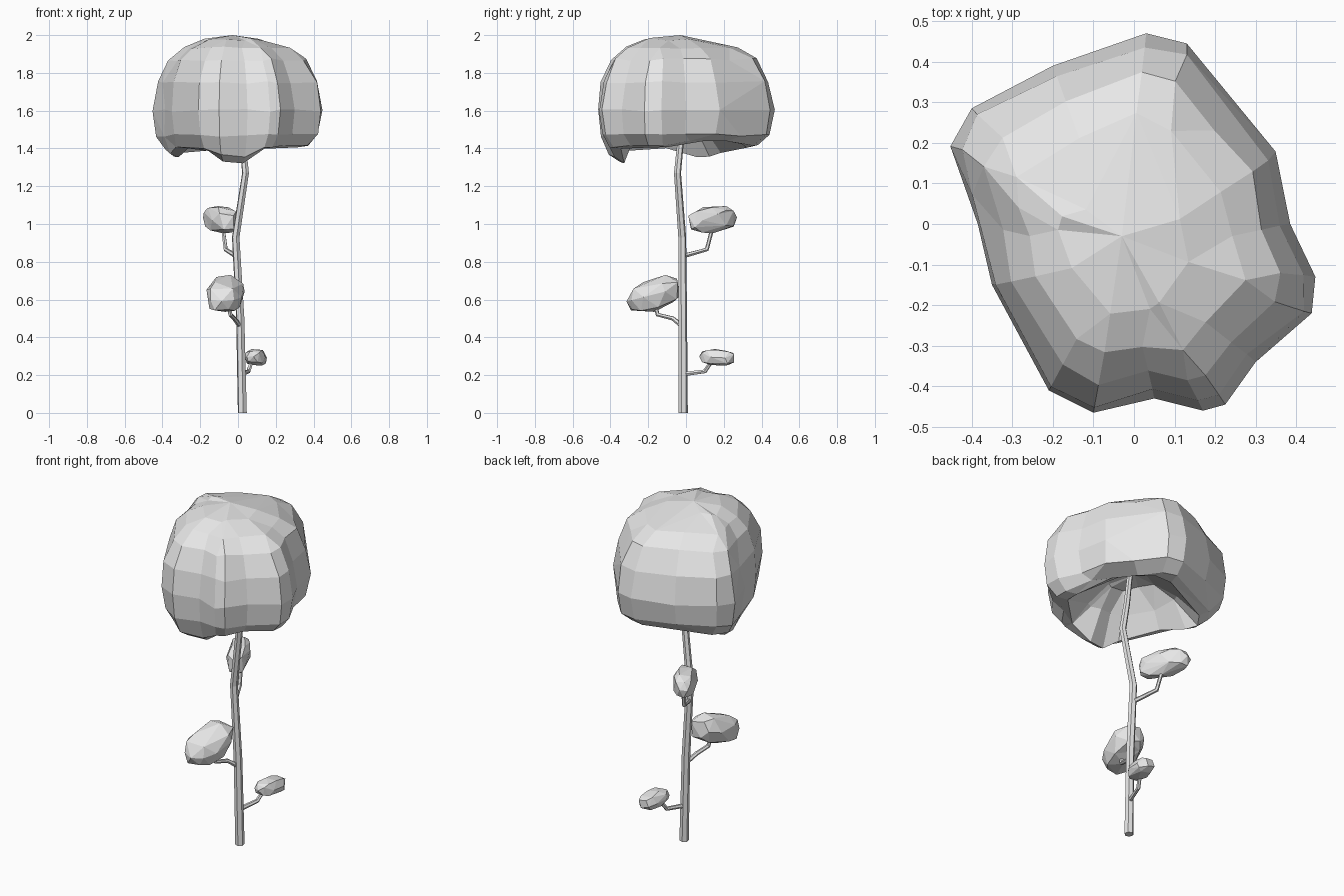
import bpy, bmesh, math, random
from mathutils import Vector

if "Cube" in bpy.data.objects:
    bpy.data.objects.remove(bpy.data.objects["Cube"])
rng = random.Random(4)

# One plain grey for the whole tree
grey = bpy.data.materials.new("light grey")
grey.use_nodes = True
colour = (0.8, 0.8, 0.8, 1)
grey.diffuse_color = colour
grey.node_tree.nodes["Principled BSDF"].inputs["Base Color"].default_value = colour


def add_object(name, data):
    obj = bpy.data.objects.new(name, data)
    bpy.context.collection.objects.link(obj)
    data.materials.append(grey)
    return obj


def finish_foliage(name, bm, ratio):
    """Turn a bmesh into a faceted object with irregular triangles."""
    bmesh.ops.recalc_face_normals(bm, faces=bm.faces[:])
    mesh = bpy.data.meshes.new(name)
    bm.to_mesh(mesh)
    bm.free()
    obj = add_object(name, mesh)
    obj.modifiers.new("facets", "DECIMATE").ratio = ratio


def stem(name, points, thickness):
    """Six-sided tube; each point is x, y, z, relative radius."""
    curve = bpy.data.curves.new(name, "CURVE")
    curve.dimensions = "3D"
    curve.bevel_depth = thickness
    curve.bevel_resolution = 1
    curve.use_fill_caps = True
    spline = curve.splines.new("POLY")
    spline.points.add(len(points) - 1)
    spline.use_smooth = False
    for p, (x, y, z, r) in zip(spline.points, points):
        p.co = (x, y, z, 1)
        p.radius = r
    obj = add_object(name, curve)
    bpy.ops.object.select_all(action="DESELECT")
    obj.select_set(True)
    bpy.context.view_layer.objects.active = obj
    bpy.ops.object.convert(target="MESH")


def leaf_clump(name, low, high, lift, skew):
    """Boxy faceted blob between two corners; lift raises and skew shifts its back end."""
    low, high = Vector(low), Vector(high)
    bm = bmesh.new()
    bmesh.ops.create_icosphere(bm, subdivisions=2, radius=1)
    for v in bm.verts:
        v.co = Vector([math.copysign(abs(c) ** 0.8, c) for c in v.co])
        v.co *= rng.uniform(0.94, 1.06)
        v.co.z += lift * v.co.y
        v.co.x += skew * v.co.y
    for axis in range(3):
        values = [v.co[axis] for v in bm.verts]
        start, size = min(values), max(values) - min(values)
        for v in bm.verts:
            t = (v.co[axis] - start) / size
            v.co[axis] = low[axis] + t * (high[axis] - low[axis])
    finish_foliage(name, bm, 0.6)


# Crown: plan outline stacked in rings, hollow underneath
outline = [(0.03, 0.47), (0.13, 0.445), (0.25, 0.3), (0.352, 0.17), (0.385, 0),
           (0.447, -0.13), (0.438, -0.22), (0.3, -0.34), (0.225, -0.445),
           (0.17, -0.46), (0.05, -0.43), (-0.1, -0.465), (-0.21, -0.41),
           (-0.35, -0.15), (-0.385, 0), (-0.43, 0.11), (-0.45, 0.2),
           (-0.4, 0.285), (-0.2, 0.39)]
rings = [(0.36, 1.975), (0.63, 1.935), (0.82, 1.87), (0.95, 1.75), (1, 1.6),
         (0.96, 1.47), (0.84, 1.41), (0.72, 1.4), (0.5, 1.5), (0.25, 1.6)]
# Rim shape: x, y, drop, radius
lumps = [(-0.03, -0.33, 0.1, 0.1), (-0.3, 0.09, 0.05, 0.1), (0.28, 0.17, -0.05, 0.2)]

bm = bmesh.new()
loops = []
for scale, height in rings:
    loop = []
    # Upper rings lose the dents of the outline
    roundness = 0.6 * (1 - scale) if height > 1.6 else 0
    for x, y in outline:
        s = scale * (1 if scale == 1 else rng.uniform(0.98, 1.02))
        s *= 1 + roundness * (0.44 / math.hypot(x, y) - 1)
        p = Vector((x * s - 0.03 * (1 - scale), y * s - 0.08 * (1 - scale), height))
        p.z += rng.uniform(-0.008, 0.008)
        if height < 1.42:
            for lx, ly, drop, radius in lumps:
                distance = math.hypot(p.x - lx, p.y - ly)
                p.z -= drop * math.exp(-(distance / radius) ** 2)
        loop.append(bm.verts.new(p))
    loops.append(loop)
count = len(outline)
for a, b in zip(loops, loops[1:]):
    for i in range(count):
        j = (i + 1) % count
        bm.faces.new((a[i], a[j], b[j], b[i]))
for loop, tip_height in ((loops[0], 2.0), (loops[-1], 1.62)):
    tip = bm.verts.new((-0.03, -0.03, tip_height))
    for i in range(count):
        bm.faces.new((tip, loop[i], loop[(i + 1) % count]))
finish_foliage("crown", bm, 0.75)

# Trunk and side branches
stem("trunk", [(0.023, -0.015, 0, 1), (0.012, -0.017, 0.5, 0.92),
               (-0.012, -0.02, 0.93, 0.84), (0.04, -0.045, 1.27, 0.76),
               (0.025, -0.03, 1.42, 0.7), (0, -0.03, 1.63, 0.6)], 0.025)
stem("upper_branch", [(-0.01, -0.015, 0.83, 1), (-0.065, 0.11, 0.865, 0.9),
                      (-0.08, 0.14, 0.98, 0.8)], 0.013)
stem("middle_branch", [(0.01, -0.02, 0.46, 1), (-0.02, -0.07, 0.5, 0.9),
                       (-0.04, -0.15, 0.52, 0.9), (-0.05, -0.165, 0.58, 0.8)], 0.013)
stem("lower_branch", [(0.02, -0.015, 0.205, 1), (0.055, 0.1, 0.22, 0.9),
                      (0.075, 0.14, 0.28, 0.8)], 0.013)

# Leaf clumps at the branch tips
leaf_clump("upper_leaves", (-0.185, 0.01, 0.95), (-0.005, 0.27, 1.095), 0.15, -0.8)
leaf_clump("middle_leaves", (-0.167, -0.315, 0.535), (0.035, -0.035, 0.727), 0.4, 0.2)
leaf_clump("lower_leaves", (0.035, 0.07, 0.25), (0.153, 0.258, 0.338), -0.1, 0.2)
